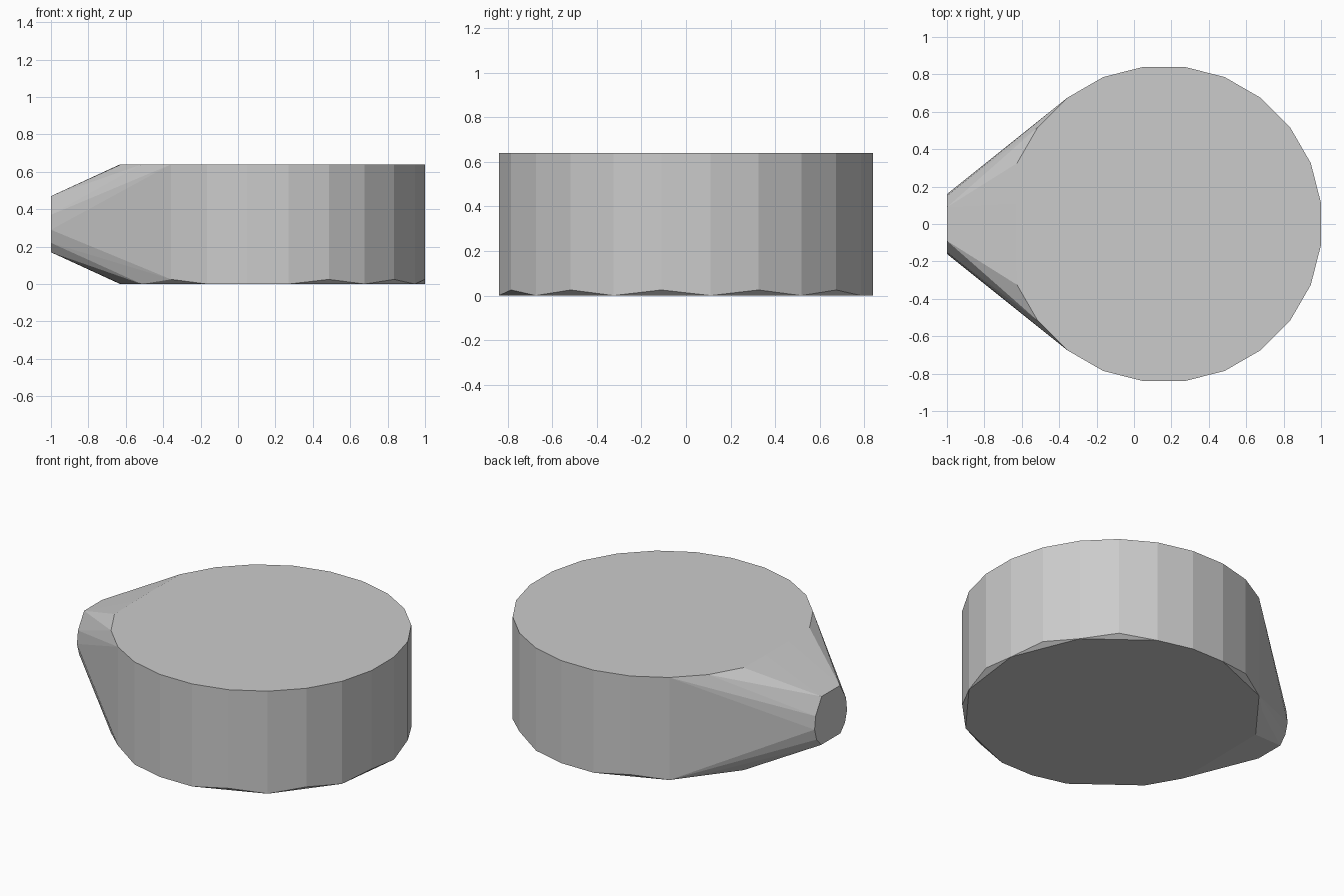
import bpy, bmesh
from math import cos, sin, radians

if "Cube" in bpy.data.objects:
    bpy.data.objects.remove(bpy.data.objects["Cube"])

CX, R, H = 0.16, 0.85, 0.64


def ring_point(i, z):
    # 24-sided drum, trimmed flat at the sides, right end and spout root
    a = radians(7.5 + 15 * i)
    x = min(1.0, max(-0.63, CX + R * cos(a)))
    y = min(0.84, max(-0.84, R * sin(a)))
    return (x, y, z)


points = []
# Top rim and the wall just above the base
for i in range(24):
    points.append(ring_point(i, H))
    if 2 * abs(i - 11.5) > 4:
        points.append(ring_point(i, 0.025))
# Coarser base outline leaves small chipped facets along the bottom
points += [ring_point(i, 0) for i in range(24) if i % 2 == 0 or i in (5, 13, 17)]
# Small blunt spout end
for y, z in [(0.09, 0.47), (0.15, 0.37), (0.16, 0.29), (0.14, 0.22), (0.095, 0.17)]:
    points += [(-1, y, z), (-1, -y, z)]

# Wrap everything in one convex skin
bm = bmesh.new()
for p in points:
    bm.verts.new(p)
bmesh.ops.remove_doubles(bm, verts=bm.verts, dist=0.001)
res = bmesh.ops.convex_hull(bm, input=bm.verts)
loose = [v for v in bm.verts if not v.link_faces]
bmesh.ops.delete(bm, geom=loose, context='VERTS')
bmesh.ops.dissolve_limit(bm, angle_limit=radians(0.5), verts=bm.verts, edges=bm.edges)
bmesh.ops.recalc_face_normals(bm, faces=bm.faces)

mesh = bpy.data.meshes.new("spouted_drum")
bm.to_mesh(mesh)
bm.free()
bpy.context.collection.objects.link(bpy.data.objects.new("spouted_drum", mesh))
